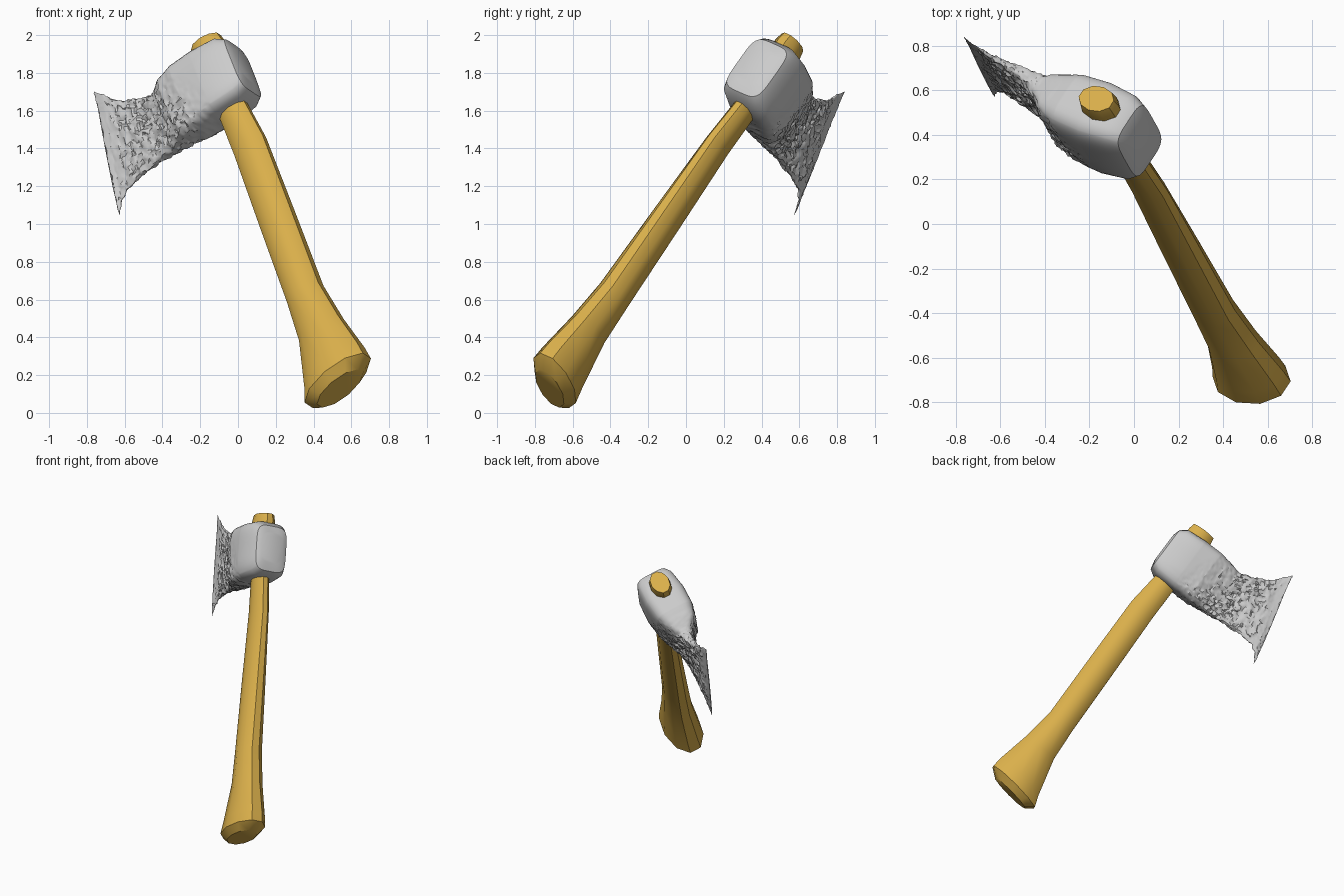
import bpy, bmesh, math
from mathutils import Vector, noise

if "Cube" in bpy.data.objects:
    bpy.data.objects.remove(bpy.data.objects["Cube"])

# Axe frame: U runs up the handle, W towards the cutting edge, V is the flat side
ORIGIN = Vector((-0.165, 0.555, 1.95))
U = Vector((-0.309, 0.550, 0.776)).normalized()
W = Vector((-0.799, 0.294, -0.525))
W = (W - U * W.dot(U)).normalized()
V = U.cross(W)


def place(u, w, v):
    return ORIGIN + U * u + W * w + V * v


def loft(name, rings, angle):
    """Skin a list of closed rings, cap both ends and shade smooth by angle."""
    bm = bmesh.new()
    loops = [[bm.verts.new(p) for p in ring] for ring in rings]
    n = len(loops[0])
    for a, b in zip(loops, loops[1:]):
        for i in range(n):
            j = (i + 1) % n
            bm.faces.new((a[i], a[j], b[j], b[i]))
    bm.faces.new(loops[0])
    bm.faces.new(loops[-1])
    bmesh.ops.recalc_face_normals(bm, faces=bm.faces)
    mesh = bpy.data.meshes.new(name)
    bm.to_mesh(mesh)
    bm.free()
    obj = bpy.data.objects.new(name, mesh)
    bpy.context.collection.objects.link(obj)
    bpy.ops.object.select_all(action='DESELECT')
    obj.select_set(True)
    bpy.context.view_layer.objects.active = obj
    bpy.ops.object.shade_smooth_by_angle(angle=math.radians(angle))
    return obj


# Handle: ten-sided oval sections (u, half width, half thickness, width offset)
handle_sections = [
    (0.015, 0.09, 0.066, 0), (-0.03, 0.10, 0.074, 0), (-0.42, 0.085, 0.056, 0),
    (-0.70, 0.10, 0.060, -0.015), (-1.20, 0.105, 0.076, -0.005),
    (-1.70, 0.108, 0.09, 0.005), (-1.95, 0.135, 0.10, -0.005),
    (-2.20, 0.195, 0.127, 0.005), (-2.28, 0.215, 0.135, 0.015),
    (-2.33, 0.15, 0.09, 0.02)]
rings = []
for u, hw, hv, wc in handle_sections:
    ring = []
    for i in range(10):
        a = math.tau * (i + 0.5) / 10
        w, v = wc + hw * math.cos(a), hv * math.sin(a)
        slant = 0.15 * w if u < -2.1 else 0
        ring.append(place(u - slant, w, v))
    rings.append(ring)
handle = loft("handle", rings, 38)
wood = bpy.data.materials.new("wood")
wood.diffuse_color = (0.70, 0.43, 0.07, 1)
wood.use_nodes = True
wood.node_tree.nodes["Principled BSDF"].inputs["Base Color"].default_value = wood.diffuse_color
handle.data.materials.append(wood)

# Head: (w, top u, bottom u, half thickness, v centre, edge sweep)
head_sections = [
    (-0.155, -0.14, -0.36, 0.085, 0, 0), (-0.14, -0.09, -0.42, 0.12, 0, 0),
    (-0.09, -0.055, -0.45, 0.142, 0, 0), (0.05, -0.045, -0.46, 0.157, 0, 0),
    (0.20, -0.045, -0.46, 0.147, 0, 0), (0.30, -0.06, -0.45, 0.118, 0, 0),
    (0.38, -0.08, -0.45, 0.072, -0.02, 0), (0.46, -0.05, -0.44, 0.045, -0.03, 0.1),
    (0.60, 0.00, -0.43, 0.03, -0.04, 0.5), (0.68, 0.05, -0.445, 0.02, -0.045, 0.8),
    (0.73, 0.10, -0.48, 0.012, -0.045, 1), (0.77, 0.147, -0.55, 0.004, -0.045, 1)]


def section_at(w):
    for a, b in zip(head_sections, head_sections[1:]):
        if w <= b[0]:
            f = (w - a[0]) / (b[0] - a[0])
            return [x + (y - x) * f for x, y in zip(a, b)]
    return head_sections[-1]


def rounded_rect(nu, nv, power):
    """Evenly spaced points on a square, pulled in to a rounded outline."""
    lin = lambda n: [-1 + 2 * i / n for i in range(n)]
    pts = [(t, 1) for t in lin(nu)] + [(1, -t) for t in lin(nv)]
    pts += [(-p, -q) for p, q in pts]
    out = []
    for p, q in pts:
        r = (abs(p) ** power + abs(q) ** power) ** (-1 / power)
        out.append((p * r, q * r))
    return out


outline = rounded_rect(32, 10, 4.5)
levels = sorted({s[0] for s in head_sections} | {0.05 + 0.012 * i for i in range(60)})
rings = []
for level in levels:
    w0, top, bot, half, vc, sweep = section_at(level)
    ring = []
    for t, q in outline:
        u = (top + bot) / 2 + t * (top - bot) / 2
        w = w0 - 0.08 * sweep * t
        v = vc + q * half + 0.045 * sweep * t
        # chipped, pitted metal growing towards the blade and its lower side
        side = Vector((u, w, v))
        rough = min(1, max(0, (w0 - 0.1 - 0.1 * t) / 0.25))
        pit = abs(noise.noise(side * 26)) + 0.5 * abs(noise.noise(side * 60))
        jag = noise.noise_vector(side * 45)
        v -= q * rough * min(0.03 * pit, 0.6 * half)
        u += rough * 0.012 * jag.x
        w += rough * 0.012 * jag.y
        ring.append(place(u, w, v))
    rings.append(ring)
loft("axe_head", rings, 35)
